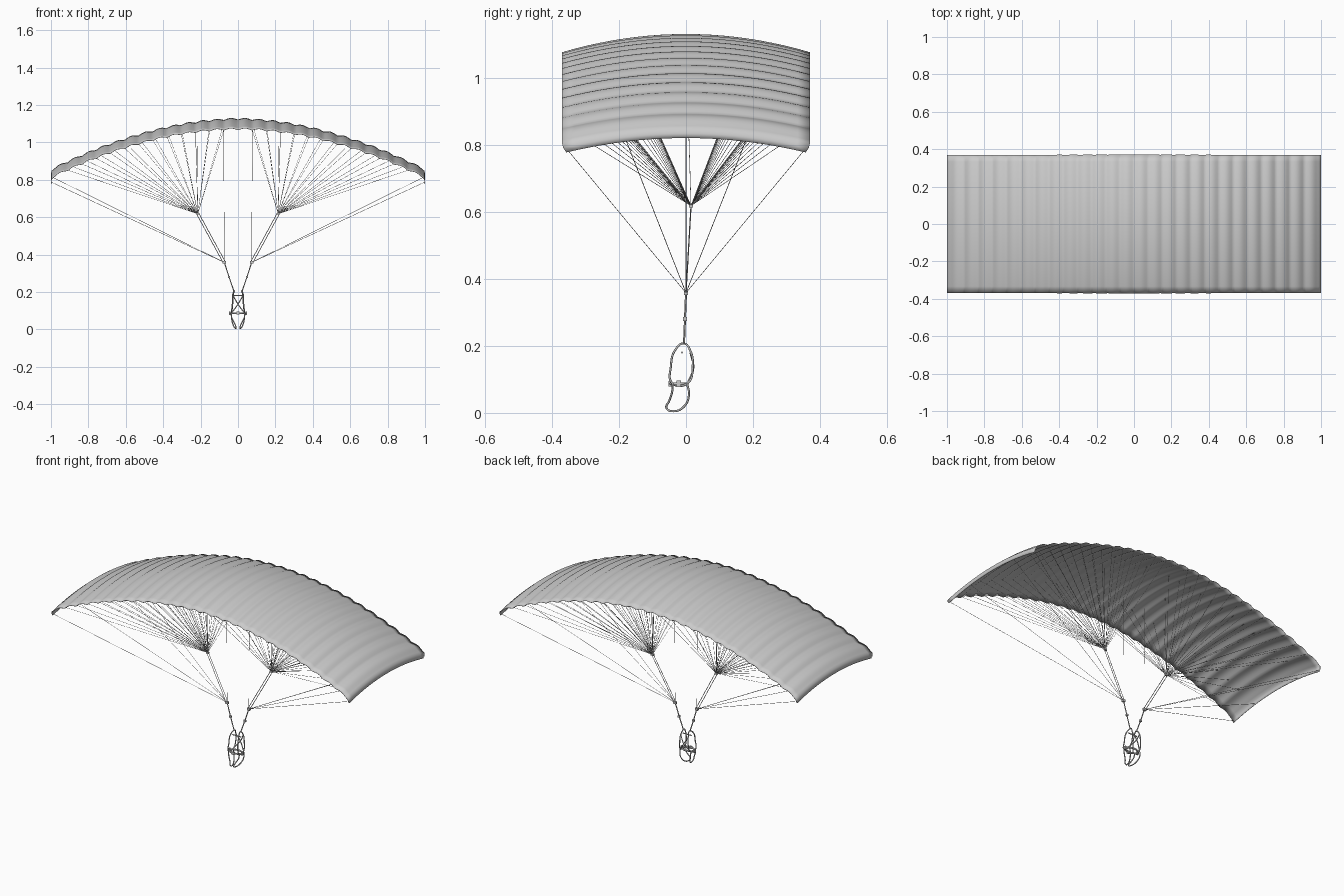
import bpy, bmesh, math
from mathutils import Vector

if "Cube" in bpy.data.objects:
    bpy.data.objects.remove(bpy.data.objects["Cube"])

CELLS = 13          # cells per half span
HALF = 0.985        # half span before the tip roll
CHORD = 0.37


def arch(x, y):
    a = abs(x) / HALF
    return 1.121 - 0.265 * a ** 1.85 - (0.055 - 0.012 * a) * (y / CHORD) ** 2


def canopy_point(u, y):
    # scalloped skin: each cell bulges outward between two ribs
    x = u * HALF
    bump = 0.009 * abs(math.sin(math.pi * u * CELLS)) ** 1.3
    slope = 0.265 * 1.85 / HALF * abs(u) ** 0.85 * (1 if u >= 0 else -1)
    n = Vector((slope, 0, 1)).normalized() * bump
    return Vector((x + n.x, y, arch(x, y) + n.z))


def make_mesh(name, bm, angle=40):
    me = bpy.data.meshes.new(name)
    bmesh.ops.recalc_face_normals(bm, faces=bm.faces)
    bm.to_mesh(me)
    bm.free()
    ob = bpy.data.objects.new(name, me)
    bpy.context.collection.objects.link(ob)
    bpy.context.view_layer.objects.active = ob
    ob.select_set(True)
    bpy.ops.object.shade_smooth_by_angle(angle=math.radians(angle))
    ob.select_set(False)
    return ob


def make_curve(name, paths, radius, smooth=False, closed=False, sides=0):
    cu = bpy.data.curves.new(name, 'CURVE')
    cu.dimensions = '3D'
    cu.bevel_depth = radius
    cu.bevel_resolution = sides
    cu.resolution_u = 8
    cu.use_fill_caps = True
    for pts in paths:
        if smooth:
            sp = cu.splines.new('BEZIER')
            sp.bezier_points.add(len(pts) - 1)
            for b, p in zip(sp.bezier_points, pts):
                b.co = p
                b.handle_left_type = b.handle_right_type = 'AUTO'
        else:
            sp = cu.splines.new('POLY')
            sp.points.add(len(pts) - 1)
            for b, p in zip(sp.points, pts):
                b.co = (*p, 1)
        sp.use_cyclic_u = closed
    ob = bpy.data.objects.new(name, cu)
    bpy.context.collection.objects.link(ob)
    return ob


def make_box(name, loc, size):
    bm = bmesh.new()
    bmesh.ops.create_cube(bm, size=1)
    for v in bm.verts:
        v.co = Vector(loc) + Vector([c * s for c, s in zip(v.co, size)])
    return make_mesh(name, bm, 30)


def flip(pts):
    return [(-p[0], p[1], p[2]) for p in pts]


# canopy skin with rolled tips
bm = bmesh.new()
ROWS, STEPS = 20, CELLS * 2 * 8
cols = []
for i in range(STEPS + 1):
    u = -1 + 2 * i / STEPS
    cols.append([canopy_point(u, CHORD * (2 * j / ROWS - 1)) for j in range(ROWS + 1)])


def tip(col, s):
    out = []
    for dx, dz, k in ((0.010, -0.008, 1), (0.014, -0.022, 0.99), (0.0135, -0.036, 0.965)):
        out.append([Vector((s * (HALF + dx), p.y * k, p.z + dz)) for p in col])
    return out


cols = tip(cols[0], -1)[::-1] + cols + tip(cols[-1], 1)
grid = [[bm.verts.new(p) for p in c] for c in cols]
for a, b in zip(grid, grid[1:]):
    for j in range(ROWS):
        bm.faces.new((a[j], b[j], b[j + 1], a[j + 1]))
canopy = make_mesh("canopy", bm, 60)
mod = canopy.modifiers.new("cloth", 'SOLIDIFY')
mod.thickness = 0.002
mod.offset = 0

# suspension lines: upper fan, tip lines and centre lines
upper, tips, bridles, risers = [], [], [], []
for s in (-1, 1):
    hub = (s * 0.215, 0.015, 0.618)
    low = (s * 0.073, 0, 0.358)
    for k in range(1, CELLS):
        x = s * k / CELLS * HALF
        for y in (-0.36, -0.2, 0.2, 0.36):
            upper.append([hub, (x, y, arch(x, y))])
    for y in (-0.355, -0.18, 0.18, 0.355):
        tips.append([low, (s * 0.996, y, arch(HALF, y) - 0.03)])
    upper.append([hub, (s * 0.22, 0, arch(0.22, 0))])
    upper.append([low, (s * 0.077, 0, arch(0.077, 0))])
    for d in (-0.007, 0.007):
        bridles.append([(hub[0] + d, hub[1], hub[2]), (low[0] + d, 0, low[2])])
    risers.append([low, (s * 0.048, -0.003, 0.28)])
    risers.append([(s * 0.048, -0.003, 0.28), (s * 0.022, -0.006, 0.205)])
    side = "left" if s < 0 else "right"
    make_box(side + "_line_knot", hub, (0.016, 0.012, 0.010))
    make_box(side + "_upper_connector", low, (0.018, 0.013, 0.014))
    make_box(side + "_lower_connector", (s * 0.048, -0.003, 0.28), (0.012, 0.011, 0.012))
make_curve("upper_lines", upper, 0.0009)
make_curve("tip_lines", tips, 0.0011)
make_curve("bridle_lines", bridles, 0.0018)
make_curve("risers", risers, 0.003, sides=1)

# harness: shoulder loops, leg loops, crossed back straps and belt
shoulder = [(0.02, -0.006, 0.207), (0.028, -0.032, 0.188), (0.030, -0.045, 0.14),
            (0.036, -0.040, 0.088), (0.034, 0.004, 0.088), (0.028, 0.020, 0.14),
            (0.025, 0.013, 0.185)]
leg = [(0.036, 0.003, 0.088), (0.034, 0.009, 0.055), (0.024, -0.005, 0.02),
       (0.012, -0.038, 0.005), (0.011, -0.058, 0.014), (0.020, -0.050, 0.036),
       (0.034, -0.041, 0.065), (0.037, -0.040, 0.088)]
make_curve("shoulder_straps", [shoulder, flip(shoulder)], 0.0032, True, True, 1)
make_curve("leg_straps", [leg, flip(leg)], 0.0032, True, False, 1)
cross = [(0.026, 0.013, 0.18), (0.0, 0.022, 0.135), (-0.033, 0.006, 0.09)]
make_curve("back_cross_straps", [cross, flip(cross)], 0.003, True, False, 1)
make_curve("chest_strap", [[(-0.029, -0.012, 0.18), (0.029, -0.012, 0.18)]], 0.003, sides=1)
belt = [(0.041 * math.cos(t), -0.022 + 0.024 * math.sin(t), 0.087)
        for t in [math.pi * i / 8 for i in range(16)]]
make_curve("belt", [belt], 0.005, False, True, 1)
make_box("belt_buckle", (0, -0.048, 0.087), (0.018, 0.008, 0.016))
for s, side in ((-1, "left"), (1, "right")):
    make_box(side + "_belt_buckle", (s * 0.043, -0.022, 0.087), (0.008, 0.014, 0.02))
